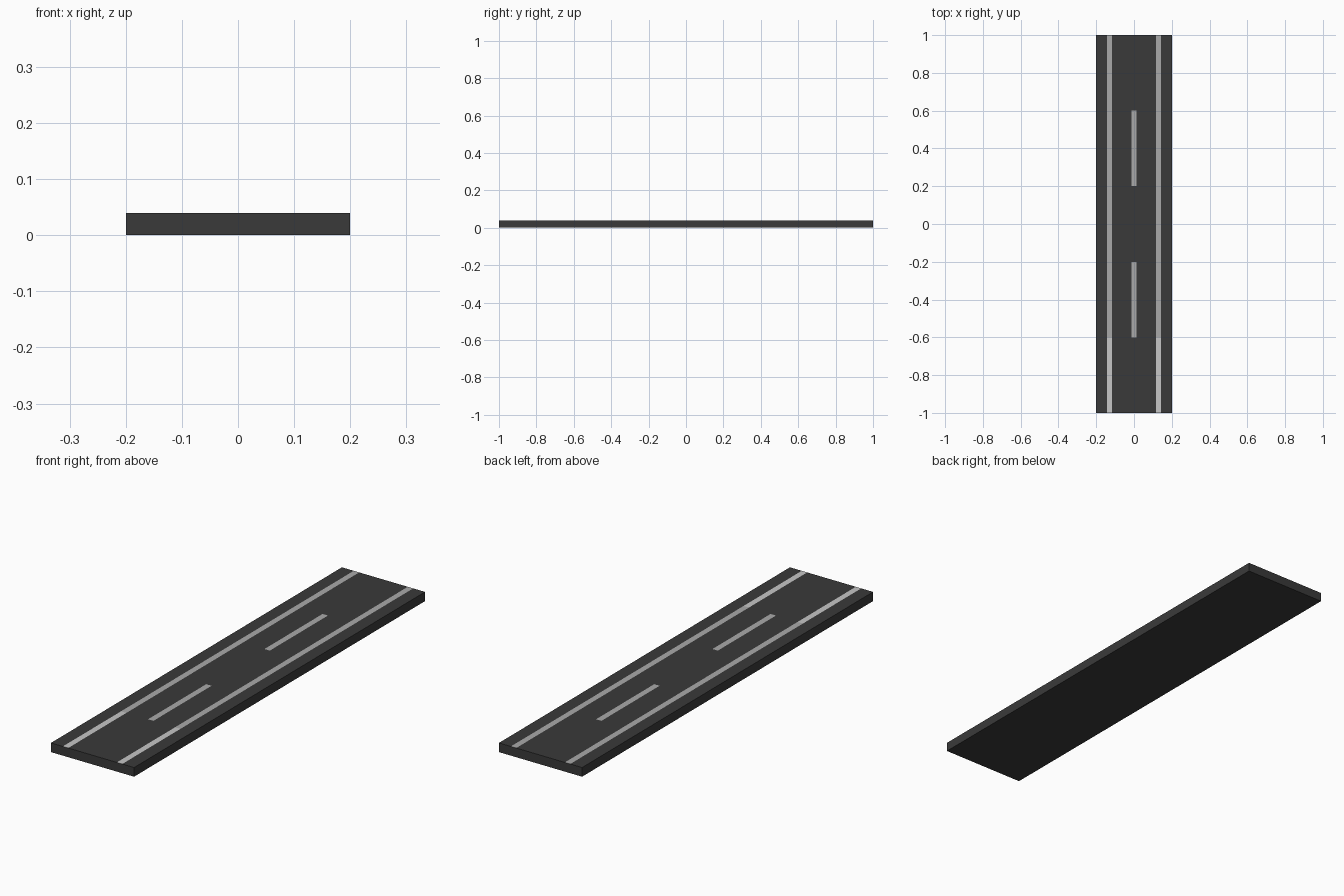
import bpy, bmesh

if "Cube" in bpy.data.objects:
    bpy.data.objects.remove(bpy.data.objects["Cube"])

def material(name, v):
    m = bpy.data.materials.new(name)
    m.diffuse_color = (v, v, v, 1)
    m.use_nodes = True
    m.node_tree.nodes["Principled BSDF"].inputs["Base Color"].default_value = m.diffuse_color
    return m

# Slab cut along the edges of the painted markings
bm = bmesh.new()
bmesh.ops.create_cube(bm, size=1)
for v in bm.verts:
    v.co = (v.co.x * 0.4, v.co.y * 2, (v.co.z + 0.5) * 0.04)

def cut(co, no):
    bmesh.ops.bisect_plane(bm, geom=bm.verts[:] + bm.edges[:] + bm.faces[:],
                           plane_co=co, plane_no=no)

for x in (-0.143, -0.117, -0.013, 0.013, 0.117, 0.143):
    cut((x, 0, 0), (1, 0, 0))
for y in (-0.6, -0.2, 0.2, 0.6):
    cut((0, y, 0), (0, 1, 0))

# Paint edge lines and centre dashes on the top faces
bm.normal_update()
for f in bm.faces:
    if f.normal.z < 0.9:
        continue
    c = f.calc_center_median()
    if 0.117 < abs(c.x) < 0.143:
        f.material_index = 2 if c.y < -0.6 else 1
    elif abs(c.x) < 0.013 and 0.2 < abs(c.y) < 0.6:
        f.material_index = 1

mesh = bpy.data.meshes.new("road")
bm.to_mesh(mesh)
bm.free()
for name, v in (("asphalt", 0.042), ("worn_line_paint", 0.40), ("bright_line_paint", 0.57)):
    mesh.materials.append(material(name, v))
road = bpy.data.objects.new("road", mesh)
bpy.context.collection.objects.link(road)
